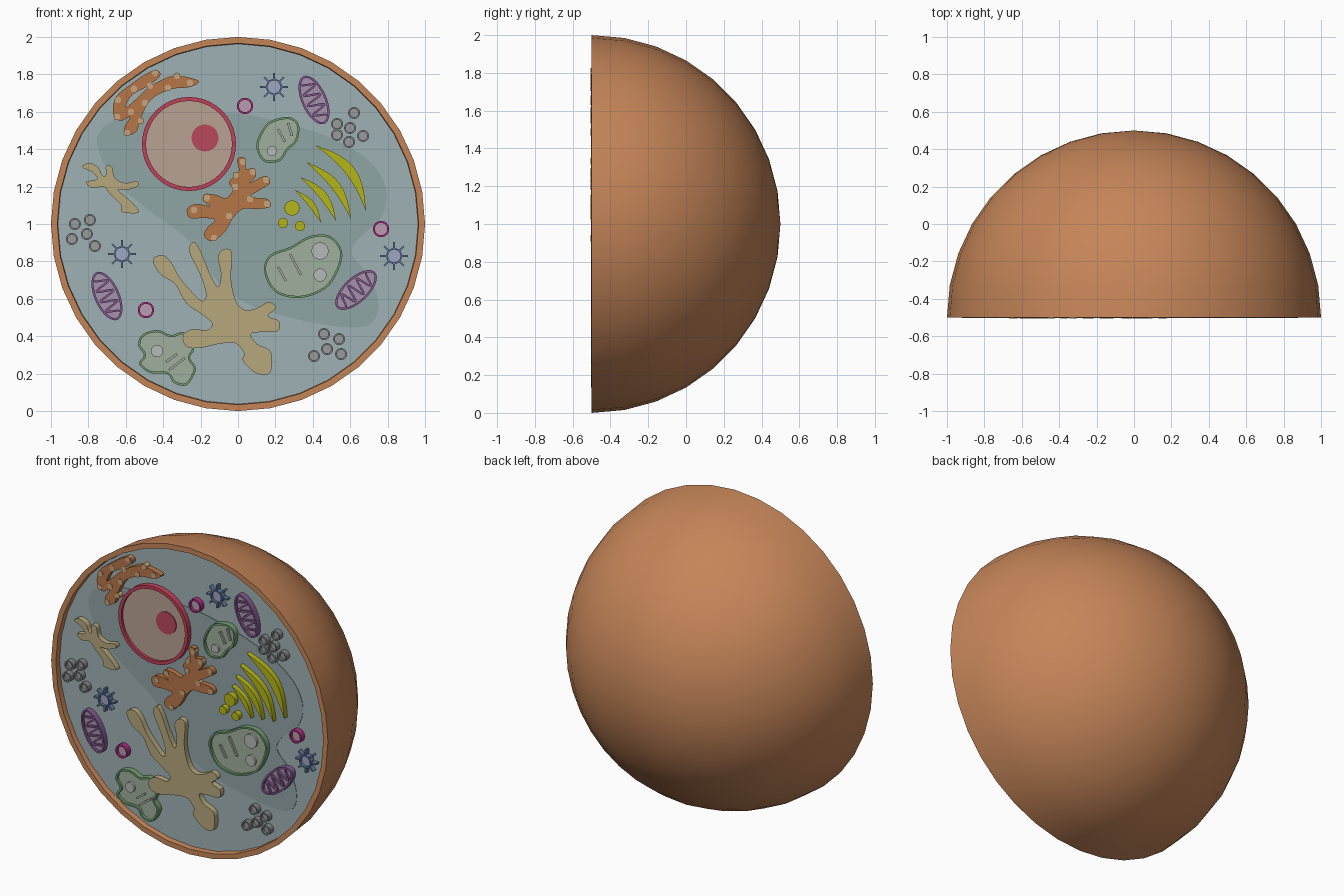
import bpy, bmesh, math
from math import sin, cos, pi, radians
from mathutils import Vector

if "Cube" in bpy.data.objects:
    bpy.data.objects.remove(bpy.data.objects["Cube"])

S = 187.0                       # outline units per model unit; outlines are centred on (238, 225)
BASE, FACE, TOP = -0.465, -0.485, -0.502   # depth of cytoplasm, recessed faces, raised parts
mats = {}


def paint(ob, hexcol):
    if hexcol not in mats:
        m = bpy.data.materials.new("colour_" + hexcol)
        rgb = [(int(hexcol[i:i + 2], 16) / 255) ** 2.2 for i in (0, 2, 4)]
        m.diffuse_color = (*rgb, 1)
        m.use_nodes = True
        m.node_tree.nodes["Principled BSDF"].inputs["Base Color"].default_value = m.diffuse_color
        mats[hexcol] = m
    ob.data.materials.append(mats[hexcol])


def finish(bm, name, col):
    bmesh.ops.recalc_face_normals(bm, faces=bm.faces)
    me = bpy.data.meshes.new(name)
    bm.to_mesh(me)
    bm.free()
    ob = bpy.data.objects.new(name, me)
    bpy.context.collection.objects.link(ob)
    paint(ob, col)
    bpy.ops.object.select_all(action='DESELECT')
    ob.select_set(True)
    bpy.context.view_layer.objects.active = ob
    bpy.ops.object.shade_smooth_by_angle(angle=radians(35))
    return ob


def pos(p, y):
    return Vector(((p[0] - 238) / S, y, 1 + (225 - p[1]) / S))


def smooth(flat, n=4):
    """Closed smooth outline through a few points."""
    P = [Vector(flat[i:i + 2]) for i in range(0, len(flat), 2)]
    out = []
    for i in range(len(P)):
        a, b, c, d = (P[(i + k) % len(P)] for k in (-1, 0, 1, 2))
        for j in range(n):
            t = j / n
            out.append(0.5 * (2 * b + (c - a) * t + (2 * a - 5 * b + 4 * c - d) * t * t
                              + (3 * b - a - 3 * c + d) * t ** 3))
    return out


def oval(cx, cy, a, b=None, tilt=0, n=24):
    b = b or a
    c, s = cos(radians(tilt)), sin(radians(tilt))
    return [Vector((cx + a * cos(t) * c - b * sin(t) * s, cy + a * cos(t) * s + b * sin(t) * c))
            for t in (2 * pi * i / n for i in range(n))]


def inset(pts, w):
    n = len(pts)
    area = sum(pts[i - 1].x * pts[i].y - pts[i].x * pts[i - 1].y for i in range(n))
    k = w if area > 0 else -w
    out = []
    for i in range(n):
        d = (pts[(i + 1) % n] - pts[i - 1]).normalized()
        out.append(pts[i] + k * Vector((-d.y, d.x)))
    return out


def slabs(name, outlines, col, top=TOP, back=BASE + 0.005):
    bm = bmesh.new()
    for pts in outlines:
        f = [bm.verts.new(pos(p, top)) for p in pts]
        b = [bm.verts.new(pos(p, back)) for p in pts]
        bm.faces.new(f)
        bm.faces.new(b[::-1])
        for i in range(len(f)):
            bm.faces.new((f[i - 1], f[i], b[i], b[i - 1]))
    return finish(bm, name, col)


def rimmed(name, outlines, w, rim_col, face_col):
    """Raised rim around a slightly recessed face."""
    bm = bmesh.new()
    inner = [inset(p, w) for p in outlines]
    for out, inn in zip(outlines, inner):
        loops = [[bm.verts.new(pos(p, y)) for p in pts] for pts, y in
                 ((out, BASE + 0.005), (out, TOP), (inn, TOP), (inn, BASE + 0.005))]
        for k in range(4):
            a, b = loops[k], loops[(k + 1) % 4]
            for i in range(len(a)):
                bm.faces.new((a[i - 1], a[i], b[i], b[i - 1]))
    finish(bm, name + "_rim", rim_col)
    slabs(name + "_face", inner, face_col, top=FACE)


def strip(pts, w):
    """Outline of a constant-width path."""
    L, R = [], []
    for i, p in enumerate(pts):
        d = (pts[min(i + 1, len(pts) - 1)] - pts[max(i - 1, 0)]).normalized()
        nrm = Vector((-d.y, d.x)) * w / 2
        L.append(p + nrm)
        R.append(p - nrm)
    return L + R[::-1]


def crescent(x0, y0, x1, y1, bulge, w, n=14):
    a, b = Vector((x0, y0)), Vector((x1, y1))
    d = (b - a).normalized()
    nrm = Vector((d.y, -d.x))
    arc = lambda h, i: a.lerp(b, i / n) + nrm * h * sin(pi * i / n)
    return [arc(bulge, i) for i in range(n + 1)] + [arc(bulge - w, i) for i in range(n - 1, 0, -1)]


# Cell membrane: thick half-sphere turned around the y axis
bm = bmesh.new()
prof = [(r * cos(radians(a)), r * sin(radians(a))) for r, seq in
        ((1, range(0, 91, 10)), (0.966, range(90, -1, -10))) for a in seq]
vs = [bm.verts.new((r, -0.5 + y, 1)) for r, y in prof]
edges = [bm.edges.new((vs[i - 1], vs[i])) for i in range(len(vs)) if i != 10]
bmesh.ops.spin(bm, geom=vs + edges, cent=(0, 0, 1), axis=(0, 1, 0), angle=2 * pi, steps=36)
bmesh.ops.remove_doubles(bm, verts=bm.verts, dist=1e-4)
finish(bm, "cell_membrane", "C48459")

# Cytoplasm disc and its darker patch
slabs("cytoplasm", [oval(238, 225, 180.3, n=36)], "9DB1B3", BASE, BASE + 0.03)
slabs("cytoplasm_patch", [smooth([97, 145, 108, 124, 140, 114, 185, 114, 240, 115, 300, 128, 345, 146,
      375, 168, 387, 195, 380, 220, 358, 240, 352, 256, 368, 275, 378, 300, 375, 320, 360, 328, 320, 325,
      260, 310, 225, 290, 202, 262, 185, 238, 150, 212, 115, 182])], "8FA3A5", BASE - 0.003)

# Nucleus
rimmed("nucleus", [oval(189, 145, 47, n=40)], 4, "BE4359", "B8A193")
slabs("nucleolus", [oval(205, 139, 13.5)], "B84A5C", FACE - 0.006)

# Smooth membrane networks
slabs("smooth_network_large", [smooth([153, 261, 162, 256, 171, 263, 180, 279, 192, 293, 202, 302, 206, 295,
      200, 275, 189, 252, 194, 243, 201, 253, 210, 275, 218, 288, 221, 275, 218, 258, 224, 250, 232, 254,
      231, 280, 236, 302, 245, 311, 257, 309, 269, 303, 276, 309, 268, 317, 279, 322, 278, 332, 262, 333,
      251, 335, 257, 345, 271, 353, 270, 374, 256, 374, 243, 362, 244, 354, 235, 344, 218, 345, 200, 349,
      186, 347, 183, 337, 192, 330, 207, 331, 212, 324, 200, 314, 186, 304, 175, 285, 160, 275])], "B5A67B")
slabs("smooth_network_small", [smooth([82, 168, 89, 164, 98, 168, 102, 176, 106, 176, 106, 167, 112, 168,
      115, 179, 125, 184, 137, 182, 138, 187, 127, 191, 118, 191, 127, 199, 137, 209, 138, 214, 122, 213,
      121, 206, 110, 195, 104, 188, 92, 189, 86, 183, 97, 180, 92, 173])], "B5A67B")

# Rough membrane networks with ribosome studs
slabs("rough_network_lower", [smooth([237, 160, 245, 159, 246, 170, 254, 169, 256, 177, 250, 184, 265, 177,
      270, 184, 258, 192, 250, 198, 267, 200, 270, 208, 255, 210, 243, 210, 233, 219, 224, 234, 212, 242,
      204, 237, 207, 229, 215, 221, 204, 219, 190, 219, 187, 210, 196, 205, 210, 207, 203, 202, 205, 195,
      216, 196, 226, 199, 233, 191, 229, 184, 233, 178, 239, 172])], "B57549")
slabs("rough_network_upper", [smooth([113, 114, 116, 98, 130, 86, 146, 75, 157, 71, 160, 77, 148, 87,
      132, 96, 126, 108, 134, 102, 148, 89, 166, 79, 180, 77, 199, 82, 190, 88, 172, 90, 156, 97, 147, 106,
      140, 122, 136, 133, 126, 136, 124, 129, 130, 118, 120, 122])], "B57549")
studs = [243, 163, 253, 173, 236, 176, 235, 188, 266, 181, 267, 205, 194, 211, 207, 199, 214, 239, 229, 217,
         250, 200, 155, 74, 177, 77, 134, 90, 118, 101, 117, 118, 127, 134, 141, 122, 145, 104, 168, 89,
         190, 84, 150, 87, 131, 113]
slabs("ribosome_studs", [oval(studs[i], studs[i + 1], 3.3, n=12) for i in range(0, len(studs), 2)],
      "C8A37A", TOP - 0.003)

# Stacked crescents and their droplets
slabs("stacked_crescents", [crescent(315, 146, 366, 212, 17, 10), crescent(306, 163, 351, 220, 13, 9),
      crescent(300, 178, 336, 222, 10, 8), crescent(295, 191, 321, 224, 7, 6)], "B5B51E")
slabs("crescent_droplets", [oval(292, 209, 7.5), oval(283, 224, 5), oval(300, 227, 5)], "B5B51E")

# Mitochondria: rim, face and zigzag fold
for k, (cx, cy, tilt) in enumerate(((314, 101, 66), (107, 297, 66), (356, 291, 137))):
    rimmed(f"mitochondrion_{k}", [oval(cx, cy, 26, 12.5, tilt, 32)], 2.2, "84598F", "A592AC")
    c, s = cos(radians(tilt)), sin(radians(tilt))
    path = []
    for i in range(45):
        u = -19 + 38 * i / 44
        v = 8.5 * math.sqrt(1 - (u / 25) ** 2) * sin(u * 2 * pi / 11)
        path.append(Vector((cx + u * c - v * s, cy + u * s + v * c)))
    slabs(f"mitochondrion_fold_{k}", [strip(path, 2)], "84598F", TOP + 0.004)

# Green vacuoles with inclusions
vacs = [[258, 139, 269, 123, 289, 118, 299, 126, 297, 142, 288, 151, 280, 162, 265, 163, 257, 152],
        [264, 272, 270, 256, 290, 248, 310, 237, 330, 237, 342, 252, 338, 272, 325, 290, 300, 299, 275, 293],
        [138, 346, 143, 335, 158, 331, 171, 336, 183, 333, 193, 341, 194, 351, 190, 359, 196, 370, 187, 386,
         174, 384, 167, 375, 150, 374, 139, 365, 144, 356]]
rimmed("vacuole", [smooth(v) for v in vacs], 2.2, "71996F", "9FAE9C")
slabs("vacuole_grains", [oval(*g) for g in ((272, 152, 5), (320, 252, 8.5), (320, 276, 6.5), (157, 352, 6))],
      "B3B8B6", TOP + 0.002)
bars = [(278, 130, 285, 143), (288, 124, 292, 137), (290, 255, 301, 276), (278, 268, 286, 282),
        (166, 363, 177, 355), (169, 371, 185, 359)]
slabs("vacuole_rods", [strip([Vector(b[:2]), Vector(b[2:])], 2.4) for b in bars], "A3ACA0", TOP + 0.004)

# Magenta vesicles
rimmed("vesicle", [oval(x, y, 8.2) for x, y in ((245, 107), (381, 230), (146, 311))], 2, "A8307F", "B79BAE")

# Grey free ribosomes in clusters
free = [354, 114, 337, 125, 350, 129, 363, 137, 337, 136, 349, 143, 90, 221, 75, 225, 87, 235, 72, 240,
        95, 247, 324, 335, 339, 340, 327, 350, 341, 355, 314, 357]
rimmed("free_ribosome", [oval(free[i], free[i + 1], 6, n=16) for i in range(0, len(free), 2)],
       1.8, "808285", "97999B")

# Blue spiked bodies
stars = ((274, 88), (122, 255), (394, 257))
rimmed("spiked_body", [oval(x, y, 8) for x, y in stars], 1.6, "62789F", "9CA6C0")
slabs("spikes", [strip([Vector((x + r * cos(a), y + r * sin(a))) for r in (7.5, 14)], 2)
                 for x, y in stars for a in (i * pi / 4 for i in range(8))], "62789F", TOP + 0.006)
